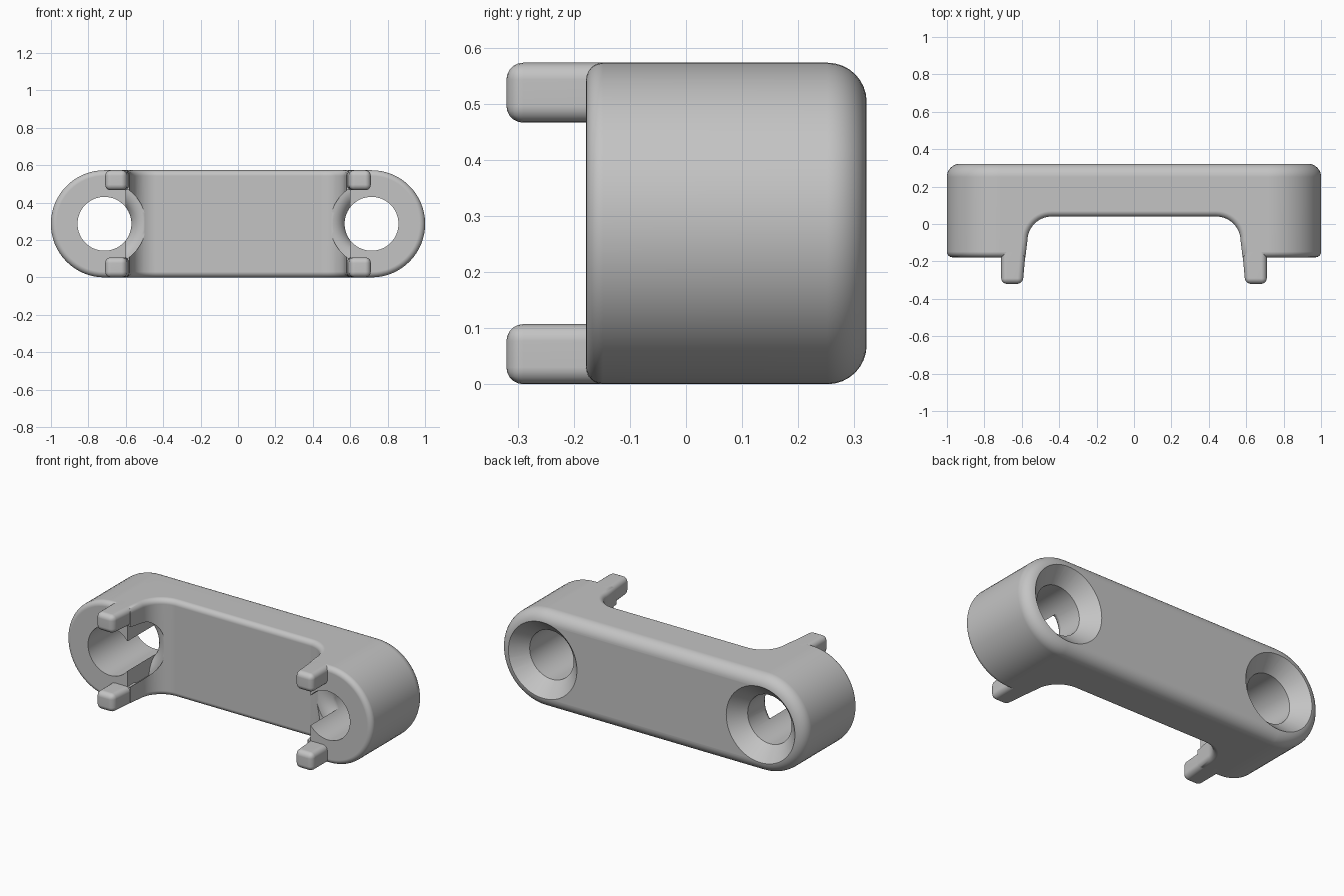
import bpy, bmesh, math
from mathutils import Vector

cube = bpy.data.objects.get("Cube")
if cube:
    bpy.data.objects.remove(cube, do_unlink=True)

HEIGHT, END_X = 0.573, 0.714
R = HEIGHT / 2
FRONT, BACK = -0.178, 0.322

grey = bpy.data.materials.new("light grey")
grey.use_nodes = True
colour = (0.55, 0.55, 0.55, 1)
grey.diffuse_color = colour
grey.node_tree.nodes["Principled BSDF"].inputs["Base Color"].default_value = colour


def finish(name, bm):
    bmesh.ops.recalc_face_normals(bm, faces=bm.faces)
    mesh = bpy.data.meshes.new(name)
    bm.to_mesh(mesh)
    bm.free()
    mesh.materials.append(grey)
    ob = bpy.data.objects.new(name, mesh)
    bpy.context.collection.objects.link(ob)
    return ob


def loft(rings):
    """Skin a list of equal closed rings and cap both ends."""
    bm = bmesh.new()
    rows = [[bm.verts.new(p) for p in ring] for ring in rings]
    n = len(rows[0])
    for a, b in zip(rows, rows[1:]):
        for i in range(n):
            j = (i + 1) % n
            bm.faces.new((a[i], a[j], b[j], b[i]))
    bm.faces.new(rows[0])
    bm.faces.new(rows[-1])
    return bm


def arc(cx, cy, r, start, end, steps):
    angles = [math.radians(start + (end - start) * i / steps) for i in range(steps + 1)]
    return [(cx + r * math.cos(a), cy + r * math.sin(a)) for a in angles]


def stadium(inset, y):
    pts = arc(END_X, R, R - inset, -90, 90, 32) + arc(-END_X, R, R - inset, 90, 270, 32)
    return [(x, y, z) for x, z in pts]


def circle(cx, r, y):
    return [(x, y, z) for x, z in arc(cx, R, r, 0, 360, 64)[:-1]]


def gap_profile(o, z):
    half = [(0.62 + o, -0.5)] + arc(0.44, -0.09, 0.13 + o, 0, 90, 12)
    return [(x, y, z) for x, y in half + [(-x, y) for x, y in reversed(half)]]


def apply(ob, mod):
    bpy.context.view_layer.objects.active = ob
    bpy.ops.object.modifier_apply(modifier=mod.name)


def cut(ob, cutter):
    mod = ob.modifiers.new("cut", "BOOLEAN")
    mod.operation, mod.solver, mod.object = "DIFFERENCE", "EXACT", cutter
    cutter.hide_render = True
    apply(ob, mod)
    bpy.data.objects.remove(cutter, do_unlink=True)


def smooth(ob):
    bpy.ops.object.select_all(action="DESELECT")
    ob.select_set(True)
    bpy.context.view_layer.objects.active = ob
    bpy.ops.object.shade_smooth_by_angle(angle=math.radians(35))
    mod = ob.modifiers.new("weighted normals", "WEIGHTED_NORMAL")
    mod.keep_sharp = True


# Handle body: long rounded bar, softly rounded at the back rim
rings = [stadium(0.03 - x, FRONT + 0.03 - y) for x, y in arc(0, 0, 0.03, 90, 0, 6)]
rings += [stadium(0.07 - x, BACK - 0.07 + y) for x, y in arc(0, 0, 0.07, 0, 90, 8)]
body = finish("handle_body", loft(rings))

# Finger gap with rounded upper and lower edges
r = 0.03
flare = [(r - x, r - y) for x, y in arc(0, 0, r, 90, 0, 6)]
low = [(r, -0.05)] + flare
rings = [gap_profile(o, d) for o, d in low]
rings += [gap_profile(o, HEIGHT - d) for o, d in reversed(low)]
cut(body, finish("gap_cutter", loft(rings)))

# Countersunk screw holes, flared where they open into the gap
for s in (-1, 1):
    cx = s * END_X
    hole = [(0.144, -0.4), (0.144, BACK - 0.085), (0.225, BACK), (0.225, BACK + 0.1)]
    cut(body, finish("hole_cutter", loft([circle(cx, q, y) for q, y in hole])))

    trumpet = [(0.222, -0.4)]
    trumpet += [(0.222 - x, 0.105 - y) for x, y in arc(0, 0, 0.08, 90, 0, 8)]
    trumpet += [(0.135, 0.115)]
    bm = loft([circle(cx, q, y) for q, y in trumpet])
    cut_geo = bm.verts[:] + bm.edges[:] + bm.faces[:]
    bmesh.ops.bisect_plane(bm, geom=cut_geo, plane_co=Vector((s * 0.6, 0, 0)),
                           plane_no=Vector((s, 0, 0)), clear_outer=True)
    bmesh.ops.holes_fill(bm, edges=[e for e in bm.edges if e.is_boundary], sides=0)
    cut(body, finish("flare_cutter", bm))
smooth(body)

# Four locating prongs with a slanted inner side
for side, s in (("left", 1), ("right", -1)):
    for level, z in (("lower", 0.0), ("upper", HEIGHT - 0.107)):
        rings = []
        for y, inner in ((-0.32, 0.595), (-0.09, 0.574)):
            rings.append([(s * x, y, h) for x, h in
                          ((inner, z), (0.71, z), (0.71, z + 0.107), (inner, z + 0.107))])
        prong = finish(f"{level}_{side}_prong", loft(rings))
        mod = prong.modifiers.new("round", "BEVEL")
        mod.width, mod.segments = 0.03, 5
        apply(prong, mod)
        smooth(prong)
